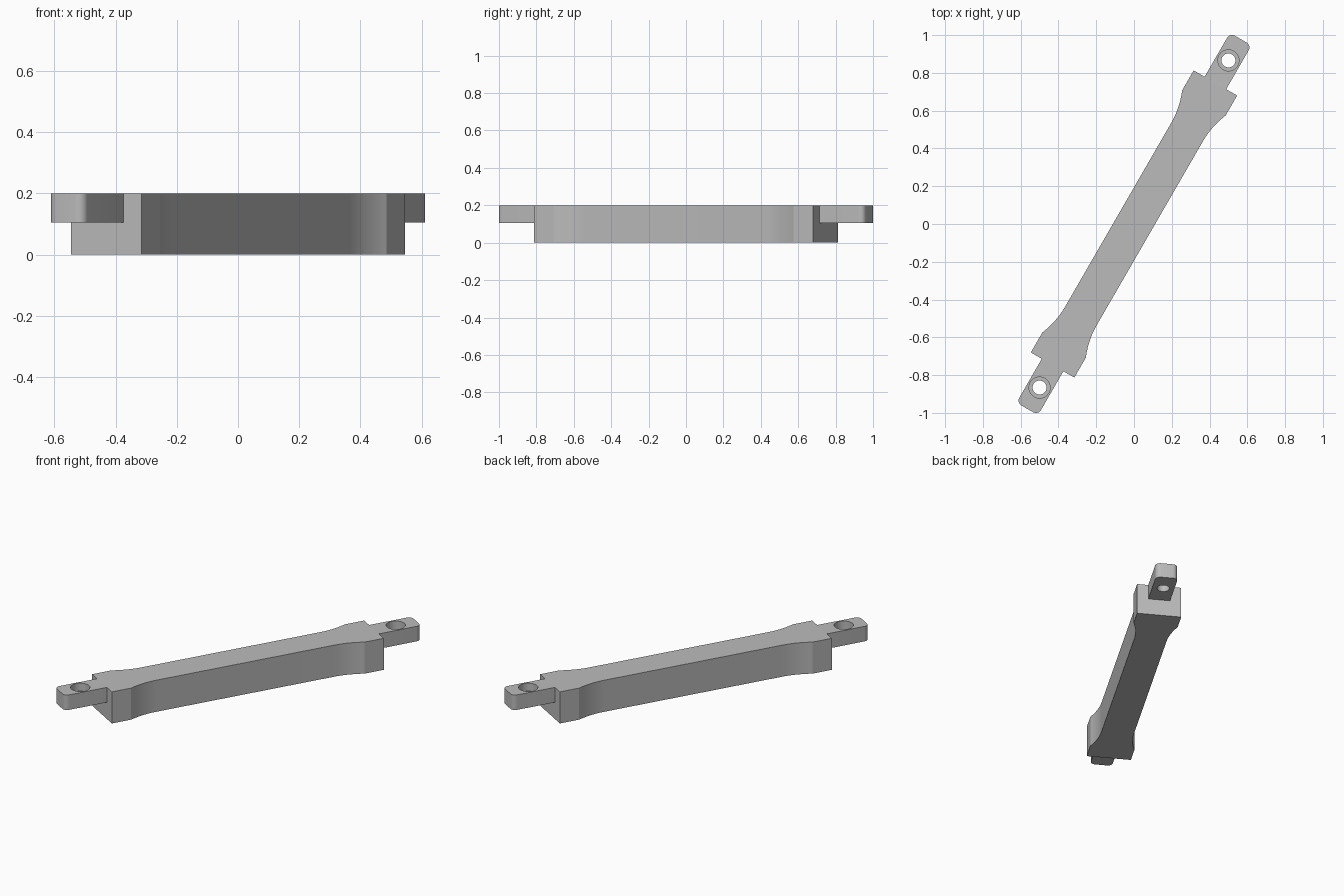
import bpy, bmesh, math
from mathutils import Matrix

if "Cube" in bpy.data.objects:
    bpy.data.objects.remove(bpy.data.objects["Cube"])

HEIGHT, TAB_BOTTOM = 0.2, 0.105
SHOULDER, SHOULDER_HALF = 0.862, 0.133
WAIST_HALF, FLARE_START, FLARE_END = 0.097, 0.56, 0.74
TAB_END, TAB_HALF, TAB_RADIUS = 1.13, 0.066, 0.03
HOLE_AT, HOLE_RADIUS, BORE_RADIUS, BORE_FLOOR = 1.0, 0.037, 0.056, 0.15

grey = bpy.data.materials.new("light grey")
grey.use_nodes = True
colour = (0.5, 0.5, 0.5, 1)
grey.diffuse_color = colour
grey.node_tree.nodes["Principled BSDF"].inputs["Base Color"].default_value = colour


def prism(name, outline, bottom, top):
    """Extrude a closed outline upward into a solid object."""
    bm = bmesh.new()
    face = bm.faces.new([bm.verts.new((x, y, bottom)) for x, y in outline])
    result = bmesh.ops.extrude_face_region(bm, geom=[face])
    raised = [v for v in result["geom"] if isinstance(v, bmesh.types.BMVert)]
    bmesh.ops.translate(bm, verts=raised, vec=(0, 0, top - bottom))
    bmesh.ops.recalc_face_normals(bm, faces=bm.faces)
    mesh = bpy.data.meshes.new(name)
    bm.to_mesh(mesh)
    bm.free()
    obj = bpy.data.objects.new(name, mesh)
    bpy.context.collection.objects.link(obj)
    mesh.materials.append(grey)
    return obj


def circle(cx, radius, count=48):
    return [(cx + radius * math.cos(math.tau * i / count),
             radius * math.sin(math.tau * i / count)) for i in range(count)]


def combine(target, tool, operation):
    """Apply a boolean and discard its tool object."""
    mod = target.modifiers.new(operation.lower(), "BOOLEAN")
    mod.operation, mod.object, mod.solver = operation, tool, "EXACT"
    bpy.context.view_layer.objects.active = target
    bpy.ops.object.modifier_apply(modifier=mod.name)
    bpy.data.objects.remove(tool)


# Bar with a flared shoulder at each end: one quarter, then mirrored
run, rise = FLARE_END - FLARE_START, SHOULDER_HALF - WAIST_HALF
radius = (run ** 2 + rise ** 2) / (2 * rise)
sweep = math.asin(run / radius)
quarter = [(FLARE_START + radius * math.sin(sweep * i / 12),
            WAIST_HALF + radius * (1 - math.cos(sweep * i / 12))) for i in range(13)]
quarter.append((SHOULDER, SHOULDER_HALF))
half = quarter + [(x, -y) for x, y in reversed(quarter)]
bar = prism("handle_bar", half + [(-x, -y) for x, y in half], 0, HEIGHT)

# Mounting tabs with rounded outer corners and counterbored holes
corner = [(TAB_END - TAB_RADIUS + TAB_RADIUS * math.sin(math.pi / 2 * i / 8),
           TAB_HALF - TAB_RADIUS + TAB_RADIUS * math.cos(math.pi / 2 * i / 8))
          for i in range(9)]
tab = [(SHOULDER - 0.05, TAB_HALF)] + corner
tab += [(x, -y) for x, y in reversed(tab)]
for side in (1, -1):
    combine(bar, prism("tab", [(side * x, y) for x, y in tab], TAB_BOTTOM, HEIGHT), "UNION")
for side in (1, -1):
    combine(bar, prism("bore", circle(side * HOLE_AT, BORE_RADIUS), BORE_FLOOR, HEIGHT + 0.1), "DIFFERENCE")
    combine(bar, prism("hole", circle(side * HOLE_AT, HOLE_RADIUS), 0, HEIGHT + 0.1), "DIFFERENCE")

# Merge flush faces, then turn the bar to its diagonal position
bm = bmesh.new()
bm.from_mesh(bar.data)
bmesh.ops.remove_doubles(bm, verts=bm.verts, dist=0.0001)
bmesh.ops.dissolve_limit(bm, angle_limit=0.005, verts=bm.verts, edges=bm.edges)
bm.transform(Matrix.Rotation(math.radians(60), 4, "Z"))
bm.to_mesh(bar.data)
bm.free()

# Softened edges
bevel = bar.modifiers.new("soft edges", "BEVEL")
bevel.width, bevel.segments = 0.005, 2
bevel.limit_method, bevel.angle_limit = "ANGLE", math.radians(40)
bpy.ops.object.select_all(action="DESELECT")
bar.select_set(True)
bpy.context.view_layer.objects.active = bar
bpy.ops.object.modifier_apply(modifier=bevel.name)
bpy.ops.object.shade_smooth_by_angle(angle=math.radians(20))
